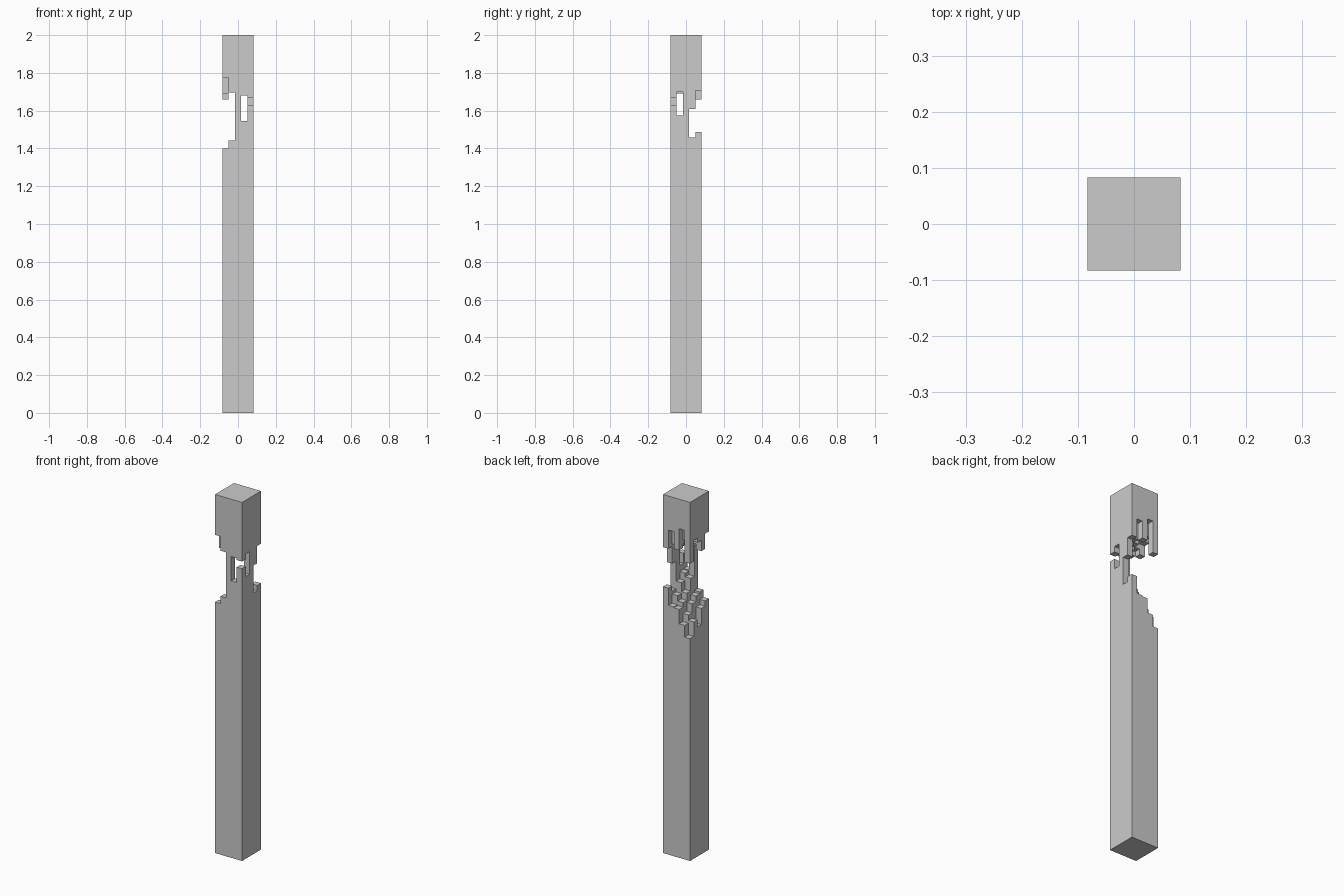
import bpy, bmesh
from mathutils import Vector

if "Cube" in bpy.data.objects:
    bpy.data.objects.remove(bpy.data.objects["Cube"])

N, H = 5, 2.0
HALF = 0.0833
CELL = 2 * HALF / N

# Missing stretch (bottom, top) of each splinter column: rows run left to right,
# entries run front to back. Equal values mean the splinter is unbroken.
FULL = (1.65, 1.65)
GAPS = [
    [(1.40, 1.775), (1.37, 1.69), (1.28, 1.75), (1.32, 1.775), (1.24, 1.658)],
    [(1.441, 1.695), (1.43, 1.72), (1.40, 1.75), (1.35, 1.76), (1.305, 1.835)],
    [FULL, (1.52, 1.70), (1.45, 1.72), (1.41, 1.74), (1.385, 1.715)],
    [(1.545, 1.68), (1.54, 1.70), (1.50, 1.70), (1.44, 1.72), (1.39, 1.81)],
    [(1.63, 1.67), (1.574, 1.70), FULL, (1.457, 1.61), (1.486, 1.706)],
]


def gap(i, j):
    """Empty height range of a cell; everything outside the post is empty."""
    return GAPS[i][j] if 0 <= i < N and 0 <= j < N else (0.0, H)


def subtract(a, b):
    """Parts of range a that are not in range b."""
    parts = [(a[0], min(a[1], b[0])), (max(a[0], b[1]), a[1])]
    return [(lo, hi) for lo, hi in parts if hi - lo > 1e-6]


def quad(bm, centre, u, v, normal):
    """Rectangle spanned by half vectors u and v, facing along normal."""
    if u.cross(v).dot(normal) < 0:
        v = -v
    bm.faces.new([bm.verts.new(centre + p)
                  for p in (-u - v, u - v, u + v, v - u)])


bm = bmesh.new()
X, Y, Z = Vector((1, 0, 0)), Vector((0, 1, 0)), Vector((0, 0, 1))

# Flat ends of the post
quad(bm, Vector((0, 0, 0)), X * HALF, Y * HALF, -Z)
quad(bm, Z * H, X * HALF, Y * HALF, Z)

for i in range(-1, N + 1):
    for j in range(-1, N + 1):
        c = Vector(((i + 0.5) * CELL - HALF, (j + 0.5) * CELL - HALF, 0))
        g = gap(i, j)
        # Broken splinter ends
        if 0 <= i < N and 0 <= j < N and g[1] > g[0]:
            quad(bm, c + Z * g[0], X * CELL / 2, Y * CELL / 2, Z)
            quad(bm, c + Z * g[1], X * CELL / 2, Y * CELL / 2, -Z)
        # Side walls wherever this empty cell touches wood
        for di, dj in ((1, 0), (-1, 0), (0, 1), (0, -1)):
            if not (0 <= i + di < N and 0 <= j + dj < N):
                continue
            d = Vector((di, dj, 0))
            for lo, hi in subtract(g, gap(i + di, j + dj)):
                quad(bm, c + d * CELL / 2 + Z * (lo + hi) / 2,
                     d.cross(Z) * CELL / 2, Z * (hi - lo) / 2, -d)

bmesh.ops.remove_doubles(bm, verts=bm.verts, dist=1e-5)
mesh = bpy.data.meshes.new("damaged_post")
bm.to_mesh(mesh)
bm.free()
post = bpy.data.objects.new("damaged_post", mesh)
bpy.context.collection.objects.link(post)
